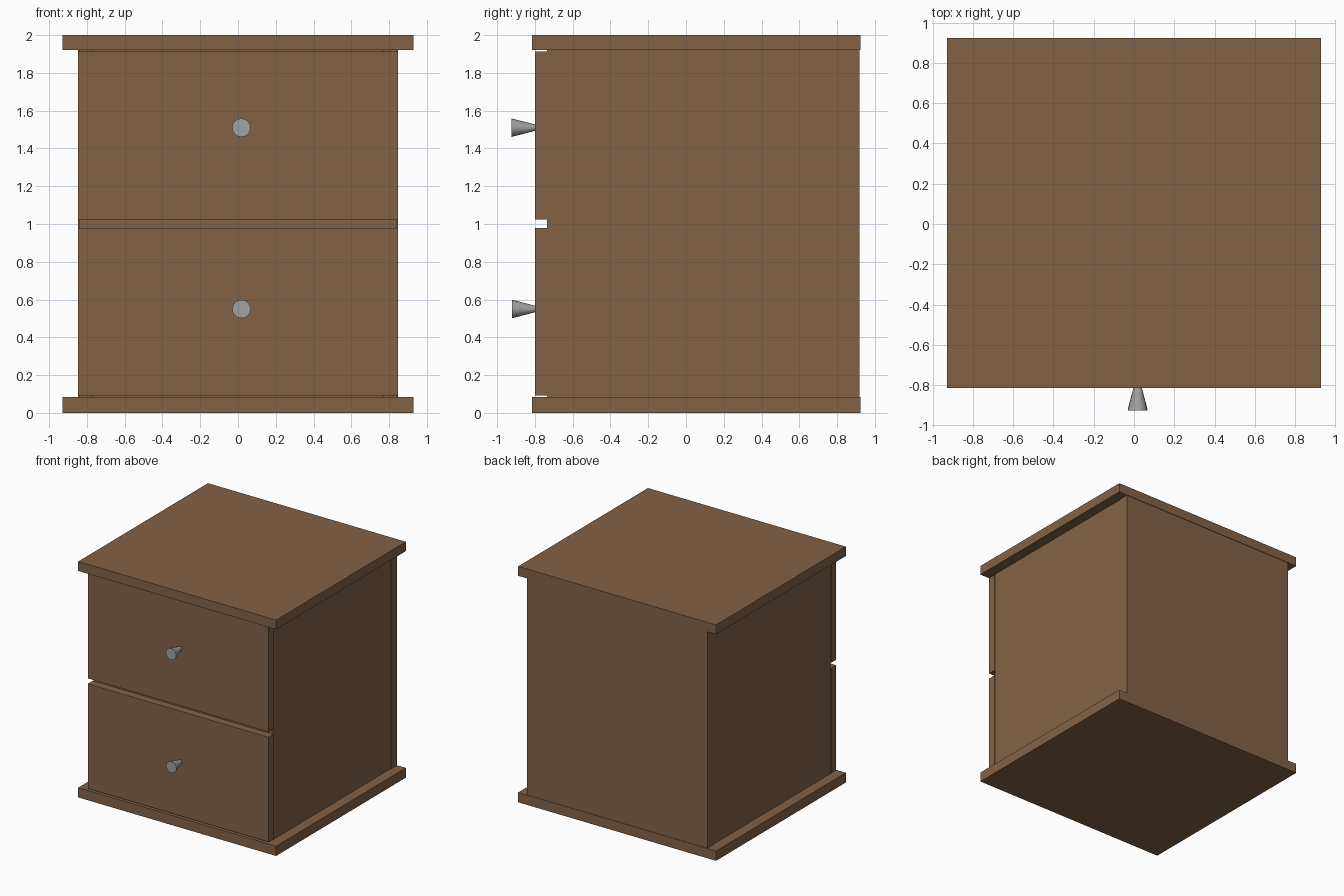
import bpy, bmesh, math
from mathutils import Matrix

if "Cube" in bpy.data.objects:
    bpy.data.objects.remove(bpy.data.objects["Cube"])


def material(name, rgb):
    m = bpy.data.materials.new(name)
    m.diffuse_color = (*rgb, 1)
    m.use_nodes = True
    m.node_tree.nodes["Principled BSDF"].inputs["Base Color"].default_value = m.diffuse_color
    return m


WOOD = material("brown wood", (0.23, 0.122, 0.062))
METAL = material("grey metal", (0.36, 0.36, 0.35))


def finish(name, bm, mat):
    mesh = bpy.data.meshes.new(name)
    bm.to_mesh(mesh)
    bm.free()
    mesh.materials.append(mat)
    ob = bpy.data.objects.new(name, mesh)
    bpy.context.collection.objects.link(ob)
    return ob


def box(name, x, y, z):
    """Box from (min, max) pairs on each axis."""
    bm = bmesh.new()
    bmesh.ops.create_cube(bm, size=1)
    for v in bm.verts:
        v.co = [(a + b) / 2 + c * (b - a) for (a, b), c in zip((x, y, z), v.co)]
    return finish(name, bm, WOOD)


def knob(name, x, z, tip):
    """Tapered knob, wide at the front."""
    base = -0.795
    bm = bmesh.new()
    bmesh.ops.create_cone(bm, cap_ends=True, segments=16, radius1=0.016,
                          radius2=0.049, depth=base - tip,
                          matrix=Matrix.Translation((x, (base + tip) / 2, z))
                          @ Matrix.Rotation(math.pi / 2, 4, 'X'))
    for f in bm.faces:
        f.smooth = len(f.verts) == 4
    for e in bm.edges:
        e.smooth = all(len(f.verts) == 4 for f in e.link_faces)
    return finish(name, bm, METAL)


# Top and base slabs
box("top_slab", (-0.928, 0.928), (-0.815, 0.923), (1.92, 2.0))
box("base_slab", (-0.928, 0.928), (-0.815, 0.923), (0.0, 0.083))

# Carcass: sides, back and dividing shelf
for side, s in (("left", -1), ("right", 1)):
    box(side + "_panel", sorted((s * 0.768, s * 0.841)), (-0.735, 0.842), (0.083, 1.92))
box("back_panel", (-0.846, 0.846), (0.842, 0.919), (0.083, 1.92))
box("middle_shelf", (-0.768, 0.768), (-0.735, 0.842), (0.96, 1.04))

# Drawer fronts with knobs
for level, z, kz, tip in (("lower", (0.091, 0.979), 0.55, -0.92),
                          ("upper", (1.025, 1.912), 1.51, -0.925)):
    box(level + "_drawer_front", (-0.848, 0.848), (-0.80, -0.735), z)
    knob(level + "_knob", 0.018, kz, tip)
